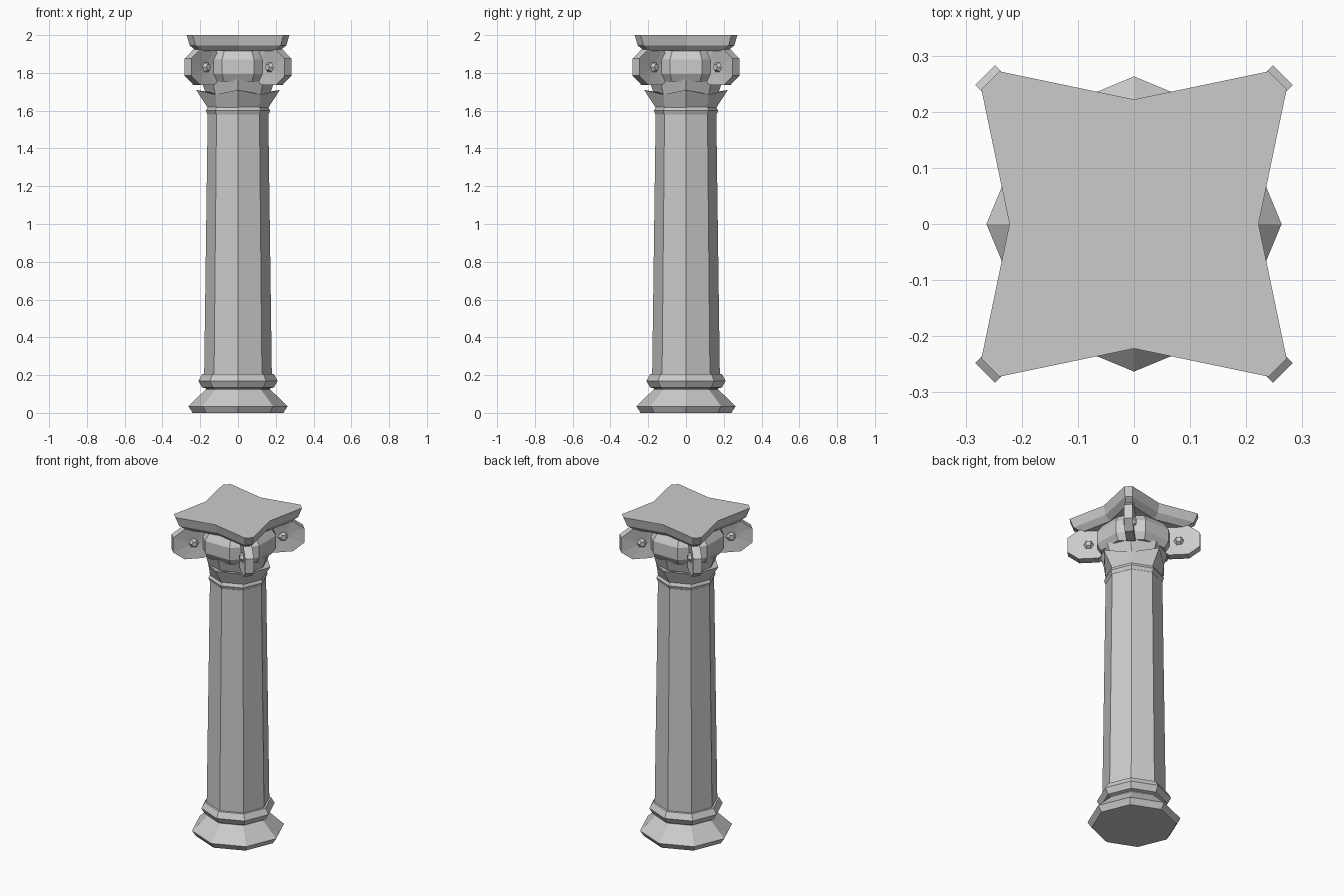
import bpy, bmesh
from math import cos, sin, pi, sqrt
from mathutils import Matrix, Vector

if "Cube" in bpy.data.objects:
    bpy.data.objects.remove(bpy.data.objects["Cube"])

stone = bpy.data.materials.new("grey stone")
stone.use_nodes = True
GREY = (0.6, 0.6, 0.6, 1)
stone.diffuse_color = GREY
stone.node_tree.nodes["Principled BSDF"].inputs["Base Color"].default_value = GREY


def loft(name, rings, matrix=Matrix()):
    """Skin a stack of equal-length rings and cap both ends."""
    bm = bmesh.new()
    loops = [[bm.verts.new(matrix @ Vector(p)) for p in ring] for ring in rings]
    n = len(loops[0])
    for a, b in zip(loops, loops[1:]):
        for i in range(n):
            j = (i + 1) % n
            bm.faces.new((a[i], a[j], b[j], b[i]))
    bm.faces.new(loops[0])
    bm.faces.new(loops[-1])
    bmesh.ops.recalc_face_normals(bm, faces=bm.faces)
    mesh = bpy.data.meshes.new(name)
    bm.to_mesh(mesh)
    bm.free()
    mesh.materials.append(stone)
    obj = bpy.data.objects.new(name, mesh)
    bpy.context.collection.objects.link(obj)
    return obj


def octagon(r, z, turn=0):
    return [(r * cos(i * pi / 4 + turn), r * sin(i * pi / 4 + turn), z) for i in range(8)]


def turned(name, profile, turn=0):
    return loft(name, [octagon(r, z, turn) for r, z in profile])


# Base, shaft and neck ring
turned("base_foot", [(0.24, 0), (0.263, 0.035), (0.17, 0.125), (0.17, 0.15)])
turned("base_ring", [(0.17, 0.13), (0.19, 0.135), (0.21, 0.17), (0.19, 0.205), (0.17, 0.207)])
turned("shaft", [(0.18, 0.14), (0.16, 1.62)])
turned("neck_ring", [(0.155, 1.575), (0.162, 1.58), (0.17, 1.6), (0.16, 1.62), (0.15, 1.625)])


# Flared leaf collar, its tips raised on the main axes
def leaf_ring(tip, dip, z_tip, z_dip):
    return [((dip if i % 2 else tip) * cos(i * pi / 4), (dip if i % 2 else tip) * sin(i * pi / 4),
             z_dip if i % 2 else z_tip) for i in range(8)]


loft("leaf_collar", [octagon(0.16, 1.615), leaf_ring(0.222, 0.17, 1.71, 1.685),
                     leaf_ring(0.15, 0.15, 1.69, 1.69)])

# Bell and rounded cushion under the top slab
turned("bell", [(0.16, 1.66), (0.195, 1.765)])
turned("cushion", [(0.195, 1.755), (0.22, 1.795), (0.22, 1.87), (0.19, 1.915), (0.19, 1.95)], pi / 8)


# Top slab with hollow sides and clipped corners
def slab_ring(scale, z):
    ring = []
    for k in range(4):
        turn = Matrix.Rotation(k * pi / 2, 3, "Z")
        ring += [turn @ Vector((x * scale, y * scale, z)) for x, y in ((0.222, 0), (0.272, 0.24), (0.24, 0.272))]
    return ring


loft("top_slab", [slab_ring(0.8, 1.915), slab_ring(0.94, 1.945), slab_ring(1, 2)])


# Corner scrolls: upright eight-sided discs standing on the diagonals
def scroll_ring(scale, depth):
    outline = ((0.12, 0.045), (0.055, 0.093), (-0.055, 0.093), (-0.12, 0.045))
    pts = list(outline) + [(x, -z) for x, z in reversed(outline)]
    return [(x * scale, depth, z * scale) for x, z in pts]


def hexagon(r, depth):
    return [(r * cos(i * pi / 3), depth, r * sin(i * pi / 3)) for i in range(6)]


for k, corner in enumerate(("back_left", "back_right", "front_right", "front_left")):
    place = (Matrix.Rotation(pi / 4 + k * pi / 2, 4, "Z")
             @ Matrix.Translation((0.255, 0, 1.83)))
    loft(corner + "_scroll", [scroll_ring(0.25, -0.017), scroll_ring(1, -0.025),
                              scroll_ring(1, 0.025), scroll_ring(0.25, 0.017)], place)
    loft(corner + "_scroll_eye", [hexagon(0.016, -0.036), hexagon(0.03, -0.015),
                                  hexagon(0.03, 0.015), hexagon(0.016, 0.036)], place)
